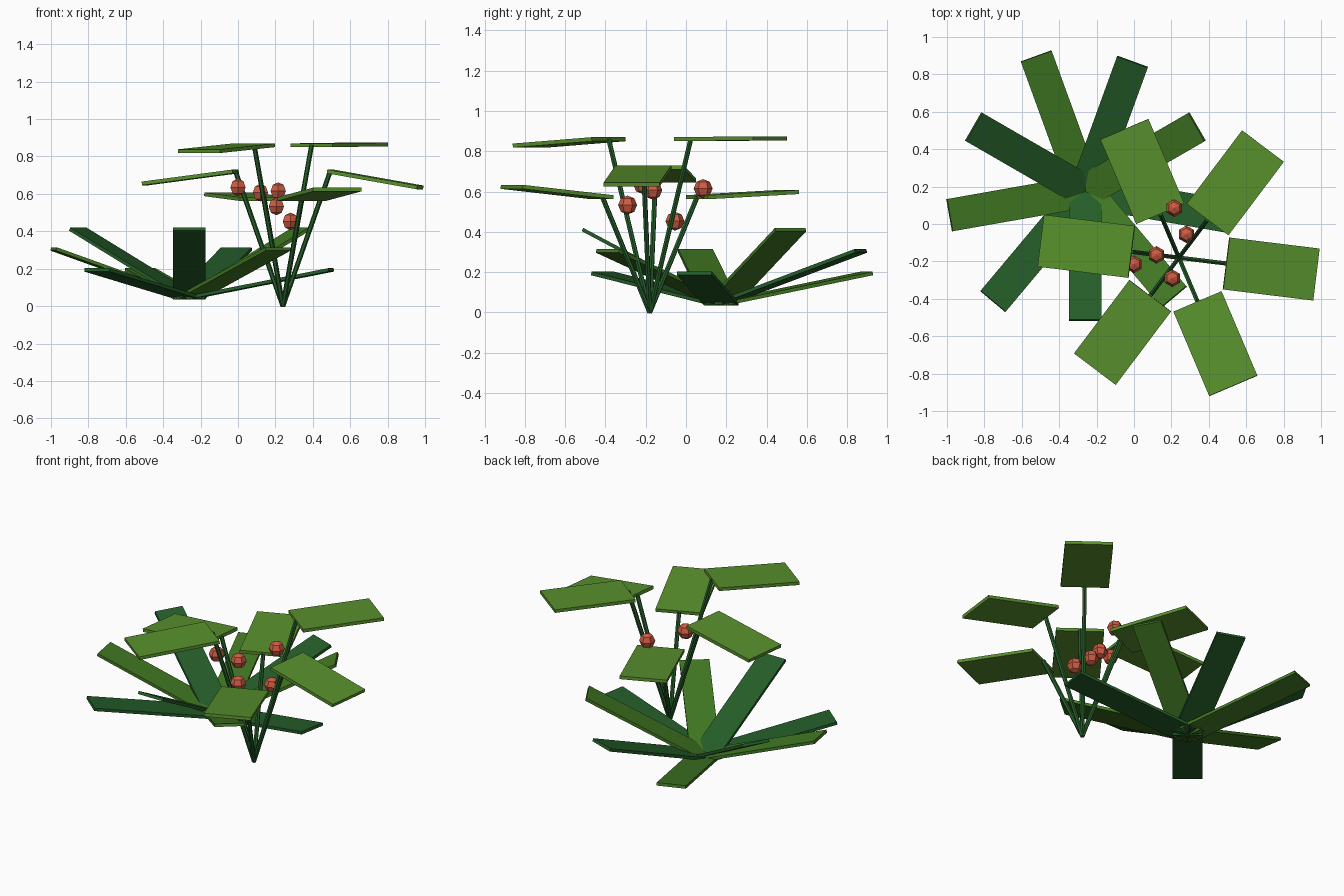
import bpy, bmesh
from math import radians, cos, sin
from mathutils import Matrix, Vector

old = bpy.data.objects.get("Cube")
if old:
    bpy.data.objects.remove(old, do_unlink=True)


def material(name, rgb):
    m = bpy.data.materials.new(name)
    m.use_nodes = True
    m.diffuse_color = (*rgb, 1)
    m.node_tree.nodes["Principled BSDF"].inputs["Base Color"].default_value = (*rgb, 1)
    return m


DARK = material("dark_green", (0.018, 0.11, 0.022))
MID = material("mid_green", (0.053, 0.19, 0.017))
LEAF = material("leaf_green", (0.098, 0.28, 0.026))
BERRY = material("berry_red", (0.62, 0.105, 0.055))


def finish(bm, name, mat):
    mesh = bpy.data.meshes.new(name)
    bm.to_mesh(mesh)
    bm.free()
    mesh.materials.append(mat)
    obj = bpy.data.objects.new(name, mesh)
    bpy.context.collection.objects.link(obj)
    return obj


def plate(name, root, angle, tilt, length, width, thick, mat, lift):
    """Flat blade running outward from root, raised by tilt degrees."""
    place = (Matrix.Translation(root) @ Matrix.Rotation(radians(angle), 4, 'Z')
             @ Matrix.Rotation(radians(-tilt), 4, 'Y')
             @ Matrix.Translation((length / 2, 0, lift))
             @ Matrix.Diagonal((length, width, thick, 1)))
    bm = bmesh.new()
    bmesh.ops.create_cube(bm, size=1, matrix=place)
    return finish(bm, name, mat)


def rod(name, start, end, radius, mat):
    start, end = Vector(start), Vector(end)
    d = end - start
    place = Matrix.Translation((start + end) / 2) @ d.to_track_quat('Z', 'Y').to_matrix().to_4x4()
    bm = bmesh.new()
    bmesh.ops.create_cone(bm, cap_ends=True, segments=6, radius1=radius,
                          radius2=radius, depth=d.length, matrix=place)
    return finish(bm, name, mat)


# Low rosette of broad blades, alternating greens and three tilts
for i in range(9):
    plate(f"rosette_blade_{i + 1}", (-0.26, 0.175, 0.035), -90 + 40 * i,
          (28, 19.5, 11)[i % 3], 0.785, 0.175, 0.018, (DARK, MID)[i % 2], 0.009)

# Tall plant: six stems fanning out, each carrying one flat leaf
base = Vector((0.24, -0.18, 0))
heights = (0.72, 0.86, 0.572)
tilts = (-10, 0.5, 3, -7.5, -3.7, 6)
for i, tilt in enumerate(tilts):
    angle = -7 + 60 * i
    a = radians(angle)
    tip = base + Vector((0.255 * cos(a), 0.255 * sin(a), heights[i % 3]))
    rod(f"stem_{i + 1}", base, tip, 0.013, DARK)
    plate(f"leaf_{i + 1}", tip, angle, tilt, 0.492, 0.28, 0.02, LEAF, 0)

# Faceted berries among the stems
berries = [(0.215, 0.085, 0.615), (0.28, -0.055, 0.453), (0.12, -0.165, 0.607),
           (0.0, -0.215, 0.635), (0.205, -0.29, 0.533)]
for i, pos in enumerate(berries):
    bm = bmesh.new()
    bmesh.ops.create_uvsphere(bm, u_segments=6, v_segments=4, radius=0.047,
                              matrix=Matrix.Translation(pos))
    finish(bm, f"berry_{i + 1}", BERRY)
